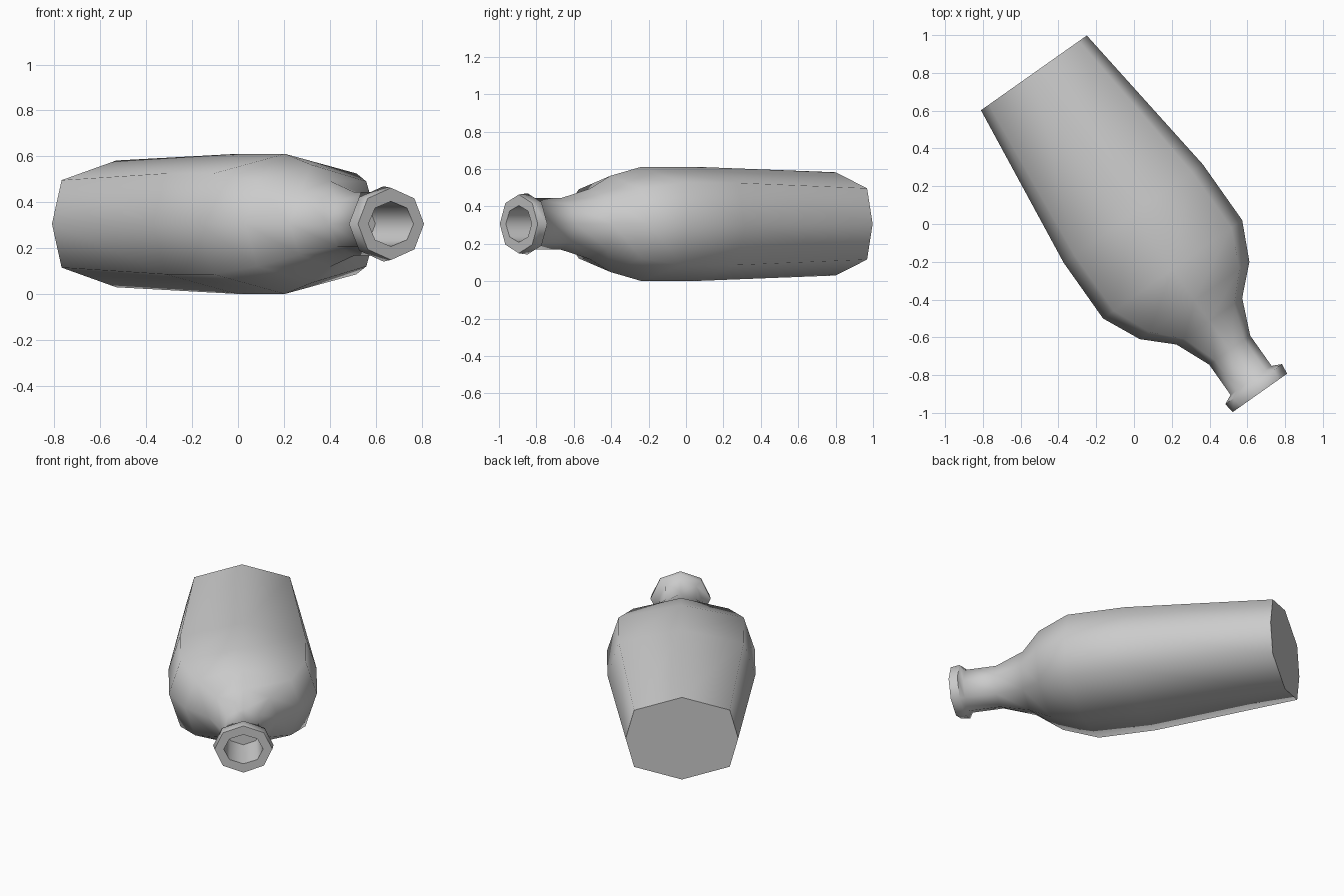
import bpy, bmesh, math
from mathutils import Vector

if "Cube" in bpy.data.objects:
    bpy.data.objects.remove(bpy.data.objects["Cube"])

# Bottle axis: lies flat, running from its base towards the mouth
BASE = Vector((-0.53, 0.80, 0.306))
AXIS = Vector((0.577, -0.817, 0)).normalized()
SIDE = Vector((-AXIS.y, AXIS.x, 0))
UP = Vector((0, 0, 1))


def ring(bm, t, w, h, dx=0.707, dz=0.707):
    """Eight-sided section: half width, half height, diagonal fractions."""
    shape = [(1, 0), (dx, dz), (0, 1), (-dx, dz),
             (-1, 0), (-dx, -dz), (0, -1), (dx, -dz)]
    return [bm.verts.new(BASE + AXIS * t + SIDE * (w * x) + UP * (h * z))
            for x, z in shape]


# Sections: distance along the axis, half width, half height, diagonals
sections = [
    # flattened body
    (0.0, 0.343, 0.276, 0.85, 0.69),
    (0.912, 0.451, 0.305, 0.845, 0.72),
    (1.273, 0.451, 0.305, 0.845, 0.72),
    # shoulder
    (1.475, 0.355, 0.257, 0.82, 0.72),
    (1.61, 0.213, 0.188, 0.76, 0.71),
    # neck
    (1.797, 0.133, 0.138),
    (1.993, 0.133, 0.138),
    # lip
    (2.017, 0.184, 0.164),
    (2.074, 0.176, 0.157),
    # bore
    (2.074, 0.120, 0.098),
    (1.80, 0.110, 0.098),
]

bm = bmesh.new()
rings = [ring(bm, *s) for s in sections]
bm.faces.new(rings[0])
for a, b in zip(rings, rings[1:]):
    for i in range(8):
        j = (i + 1) % 8
        bm.faces.new((a[i], a[j], b[j], b[i]))
bm.faces.new(rings[-1])
bmesh.ops.recalc_face_normals(bm, faces=bm.faces)

mesh = bpy.data.meshes.new("bottle")
bm.to_mesh(mesh)
bm.free()
bottle = bpy.data.objects.new("bottle", mesh)
bpy.context.collection.objects.link(bottle)

# Smooth body, sharp base and lip
bpy.context.view_layer.objects.active = bottle
bottle.select_set(True)
bpy.ops.object.shade_smooth_by_angle(angle=math.radians(62))
